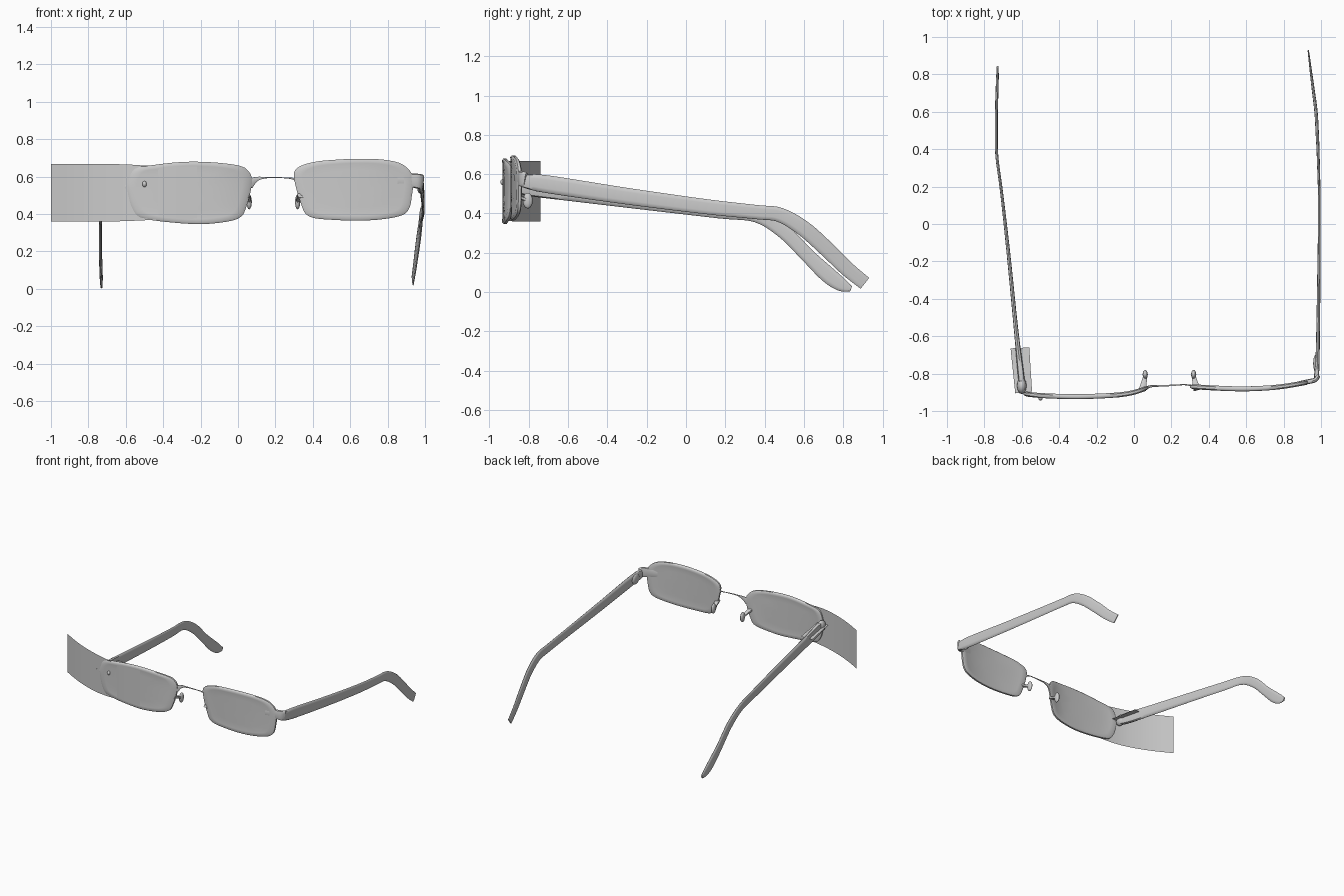
import bpy, bmesh, math
from mathutils import Vector

if "Cube" in bpy.data.objects:
    bpy.data.objects.remove(bpy.data.objects["Cube"])


def finish(name, bm, angle=50):
    bmesh.ops.recalc_face_normals(bm, faces=bm.faces)
    me = bpy.data.meshes.new(name)
    bm.to_mesh(me)
    bm.free()
    ob = bpy.data.objects.new(name, me)
    bpy.context.collection.objects.link(ob)
    bpy.ops.object.select_all(action='DESELECT')
    ob.select_set(True)
    bpy.context.view_layer.objects.active = ob
    bpy.ops.object.shade_smooth_by_angle(angle=math.radians(angle))
    return ob


def spline(points, steps=4, closed=False):
    """Catmull-Rom through points of any dimension."""
    n, out = len(points), []
    get = lambda i: Vector(points[i % n] if closed else points[max(0, min(n - 1, i))])
    for i in range(n if closed else n - 1):
        a, b, c, d = (get(i + k) for k in (-1, 0, 1, 2))
        for s in range(steps):
            t = s / steps
            out.append(0.5 * (2 * b + (c - a) * t + (2 * a - 5 * b + 4 * c - d) * t * t
                              + (3 * b - a - 3 * c + d) * t ** 3))
    if not closed:
        out.append(get(n - 1))
    return out


def bridge(bm, r0, r1):
    n = len(r0)
    for i in range(n):
        bm.faces.new((r0[i], r0[(i + 1) % n], r1[(i + 1) % n], r1[i]))


def interp(table, x):
    for (x0, y0), (x1, y1) in zip(table, table[1:]):
        if x <= x1:
            return y0 + (y1 - y0) * (x - x0) / (x1 - x0)
    return table[-1][1]


def lens(name, outline, bend):
    """Rounded slab with an outline in xz, bent along y by a table over x."""
    pts = spline(outline, 4, True)
    bend = [tuple(p) for p in spline(bend, 5)]
    cx = sum(p[0] for p in pts) / len(pts)
    cz = sum(p[1] for p in pts) / len(pts)
    bm = bmesh.new()
    t, rings = 0.011, []
    for s, dy in ((.3, -t), (.6, -t), (.85, -t), (.95, -t * 1.2), (1, -t * .6),
                  (1, t * .6), (.95, t * 1.2), (.85, t), (.6, t), (.3, t)):
        ring = []
        for p in pts:
            x, z = cx + (p[0] - cx) * s, cz + (p[1] - cz) * s
            ring.append(bm.verts.new((x, interp(bend, x) + dy, z)))
        rings.append(ring)
    for a, b in zip(rings, rings[1:]):
        bridge(bm, a, b)
    bm.faces.new(rings[0])
    bm.faces.new(rings[-1])
    return finish(name, bm)


def arm(name, path, sides=10):
    """Flat bar along (x, y, z, half height, half thickness)."""
    pts = spline(path, 5)
    bm, rings = bmesh.new(), []
    for i, p in enumerate(pts):
        d = (pts[min(i + 1, len(pts) - 1)] - pts[max(i - 1, 0)])
        d = Vector(d[:3]).normalized()
        side = d.cross(Vector((0, 0, 1))).normalized()
        up = side.cross(d)
        ring = []
        for k in range(sides):
            a = 2 * math.pi * (k + .5) / sides
            c, s = math.cos(a), math.sin(a)
            c, s = (math.copysign(abs(v) ** .6, v) for v in (c, s))
            ring.append(bm.verts.new(Vector(p[:3]) + up * (s * p[3]) + side * (c * p[4])))
        rings.append(ring)
    for a, b in zip(rings, rings[1:]):
        bridge(bm, a, b)
    bm.faces.new(rings[0])
    bm.faces.new(rings[-1])
    return finish(name, bm)


def blob(name, loc, size):
    bm = bmesh.new()
    bmesh.ops.create_uvsphere(bm, u_segments=12, v_segments=8, radius=1)
    for v in bm.verts:
        v.co = Vector(loc) + Vector(v.co[k] * size[k] for k in range(3))
    return finish(name, bm)


# Lenses
lens("left_lens",
     [(.075, .57), (.055, .63), (0, .66), (-.15, .677), (-.3, .678), (-.45, .662),
      (-.55, .642), (-.585, .58), (-.59, .52), (-.56, .42), (-.5, .375), (-.3, .35),
      (-.15, .348), (0, .375), (.045, .44)],
     [(-.62, -.903), (-.5, -.917), (-.3, -.923), (-.1, -.915), (0, -.9), (.1, -.865)])
lens("right_lens",
     [(.3, .59), (.315, .645), (.4, .677), (.52, .69), (.65, .695), (.78, .69),
      (.88, .665), (.935, .6), (.93, .5), (.91, .42), (.85, .385), (.7, .366),
      (.52, .368), (.38, .387), (.335, .46)],
     [(.28, -.868), (.5, -.88), (.65, -.88), (.8, -.868), (.97, -.838)])

# Curved side sheet reaching past the left lens
bm = bmesh.new()
prev = None
for x, y, z0, z1 in spline([(-1, -.74, .36, .668), (-.88, -.805, .36, .668),
                            (-.75, -.862, .36, .667), (-.6, -.908, .362, .665),
                            (-.42, -.932, .37, .655), (-.22, -.934, .375, .655)], 5):
    cur = (bm.verts.new((x, y, z0)), bm.verts.new((x, y, z1)))
    if prev:
        bm.faces.new((prev[0], cur[0], cur[1], prev[1]))
    prev = cur
finish("side_sheet", bm)

# Small flat plate over the left hinge
bm = bmesh.new()
bm.faces.new([bm.verts.new(c) for c in ((-.635, -.905, .55), (-.545, -.895, .55),
                                        (-.56, -.66, .53), (-.66, -.665, .53))])
finish("left_hinge_plate", bm)

# Bridge wire
arm("bridge", [(.06, -.878, .56, .028, .008), (.095, -.867, .585, .014, .006),
               (.14, -.865, .594, .005, .005), (.2, -.863, .595, .003, .004),
               (.27, -.859, .592, .003, .003), (.31, -.865, .585, .008, .005)], 8)

# Nose pads
for side, x, lean in (("left", .055, .01), ("right", .325, -.012)):
    arm(side + "_nose_pad_stem", [(x - lean, -.885, .5, .012, .02),
                                  (x, -.84, .48, .01, .014),
                                  (x + lean * .5, -.8, .465, .008, .008)], 8)
    blob(side + "_nose_pad", (x + lean * .5, -.805, .465), (.014, .025, .04))

# Temples
arm("left_temple", [
    (-.595, -.89, .55, .03, .016), (-.605, -.8, .535, .045, .017),
    (-.632, -.55, .503, .044, .012), (-.672, -.15, .452, .04, .01),
    (-.708, .17, .412, .037, .008), (-.733, .36, .388, .034, .008),
    (-.736, .5, .305, .036, .008), (-.735, .62, .185, .036, .008),
    (-.732, .72, .09, .041, .008), (-.73, .79, .038, .034, .007),
    (-.729, .84, .017, .014, .005)])
arm("right_temple", [
    (.975, -.82, .565, .035, .014), (.982, -.7, .548, .045, .011),
    (.988, -.3, .488, .042, .009), (.991, .1, .435, .038, .007),
    (.985, .36, .407, .036, .008), (.98, .48, .392, .037, .009),
    (.973, .6, .322, .04, .009), (.958, .72, .215, .04, .008),
    (.945, .82, .118, .038, .006), (.934, .91, .045, .035, .004)])

# Hinges joining lenses and temples
arm("right_hinge_lug", [(.85, -.86, .58, .03, .012), (.92, -.845, .58, .036, .013),
                        (.965, -.835, .575, .04, .013), (.985, -.815, .57, .04, .01)])
blob("right_hinge_knuckle", (.97, -.745, .55), (.012, .045, .04))
blob("left_hinge_knuckle", (-.6, -.865, .545), (.026, .045, .045))
blob("left_hinge_rivet", (-.5, -.93, .56), (.012, .014, .016))
